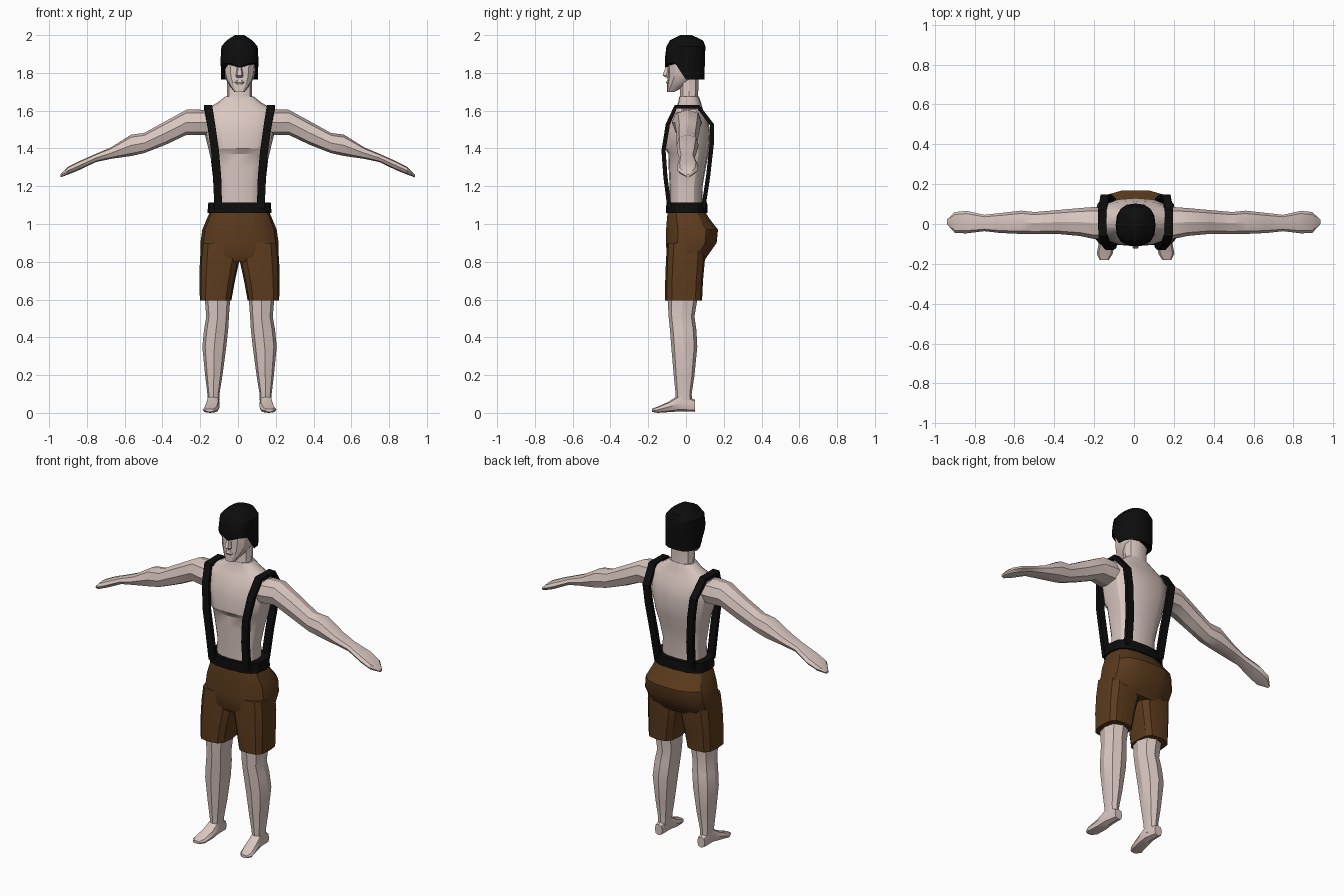
import bpy, bmesh, math
from mathutils import Vector

CX = 0.008  # body centre line


def material(name, rgb):
    m = bpy.data.materials.new(name)
    m.diffuse_color = (*rgb, 1)
    return m


SKIN = material("skin", (0.70, 0.57, 0.53))
BROWN = material("brown cloth", (0.105, 0.043, 0.012))
BLACK = material("black", (0.004, 0.004, 0.004))


def build(name, rings, mat, angle=30):
    """Skin a list of equal-length point rings into a closed solid."""
    bm = bmesh.new()
    vs = [[bm.verts.new(p) for p in r] for r in rings]
    n = len(vs[0])
    for a, b in zip(vs, vs[1:]):
        for i in range(n):
            j = (i + 1) % n
            bm.faces.new((a[i], a[j], b[j], b[i]))
    bm.faces.new(vs[0])
    bm.faces.new(vs[-1])
    bmesh.ops.recalc_face_normals(bm, faces=bm.faces)
    me = bpy.data.meshes.new(name)
    bm.to_mesh(me)
    bm.free()
    me.materials.append(mat)
    ob = bpy.data.objects.new(name, me)
    bpy.context.collection.objects.link(ob)
    bpy.ops.object.select_all(action='DESELECT')
    ob.select_set(True)
    bpy.context.view_layer.objects.active = ob
    bpy.ops.object.shade_smooth_by_angle(angle=math.radians(angle))
    return ob


def rings(rows, axis='z', n=10, p=0.8, side=1, cx=CX):
    """Rows are (position on axis, min a, max a, min b, max b)."""
    out = []
    for t, a0, a1, b0, b1 in rows:
        r = []
        for i in range(n):
            ang = 2 * math.pi * i / n
            c, s = math.cos(ang), math.sin(ang)
            a = (a0 + a1) / 2 + (a1 - a0) / 2 * math.copysign(abs(c) ** p, c)
            b = (b0 + b1) / 2 + (b1 - b0) / 2 * math.copysign(abs(s) ** p, s)
            x, y, z = {'z': (a, b, t), 'x': (t, a, b), 'y': (a, t, b)}[axis]
            r.append(Vector((cx + side * x, y, z)))
        out.append(r)
    return out


def sym(rows):
    """Expand (z, half width, front, back) to full extents."""
    return [(z, -w, w, f, b) for z, w, f, b in rows]


# Torso with chest crease and sloping shoulders
build("torso", rings(sym([
    (1.05, .125, -.085, .085), (1.20, .122, -.087, .088), (1.30, .14, -.092, .105),
    (1.37, .158, -.092, .12), (1.40, .165, -.112, .125), (1.48, .185, -.108, .13),
    (1.56, .195, -.085, .115), (1.605, .185, -.06, .09), (1.64, .12, -.042, .08),
    (1.675, .075, -.035, .068)]), n=16, p=.75), SKIN)
build("neck", rings(sym([
    (1.62, .085, -.045, .075), (1.68, .066, -.033, .066),
    (1.80, .066, -.035, .07)])), SKIN)

# Head and facial features
build("head", rings(sym([
    (1.70, .028, -.10, -.06), (1.73, .052, -.10, -.005), (1.77, .075, -.098, .06),
    (1.80, .082, -.096, .08), (1.84, .086, -.098, .085), (1.93, .08, -.085, .08)]),
    n=12), SKIN)
build("nose", rings(sym([
    (1.775, .016, -.108, -.08), (1.787, .02, -.126, -.08),
    (1.845, .01, -.105, -.08)]), n=6), SKIN)
build("lips", rings(sym([
    (1.738, .018, -.10, -.08), (1.75, .026, -.108, -.08),
    (1.762, .016, -.10, -.08)]), n=6), SKIN)

# Cap with the hem raised over the face and a small centre peak
cap = rings(sym([
    (1.765, .098, -.10, .098), (1.875, .10, -.112, .10), (1.94, .096, -.104, .103),
    (1.972, .068, -.085, .09), (2.0, .025, -.03, .03)]), n=16)
for v in cap[0]:
    if v.y < -.04:
        v.z = 1.828 if abs(v.x - CX) < .01 else 1.85
        v.y -= .01
build("cap", cap, BLACK)

# Shorts: hips with seat, then two legs
build("shorts_hips", rings(sym([
    (.80, .19, -.09, .095), (.83, .205, -.105, .115), (.90, .207, -.108, .165),
    (.97, .197, -.108, .172), (1.03, .172, -.103, .125), (1.07, .155, -.098, .10)]),
    n=14, p=.75), BROWN)
belt = rings(sym([(1.058, .17, -.106, .115), (1.115, .165, -.104, .112)]),
             n=16, p=.7)
build("belt", belt, BLACK)

for side, label in ((-1, "left"), (1, "right")):
    build("shorts_leg_" + label, rings([
        (.595, .043, .210, -.11, .085), (.70, .024, .212, -.11, .09),
        (.81, .0, .210, -.106, .10), (.90, .01, .200, -.10, .10)],
        n=12, p=.65, side=side), BROWN)
    build("leg_" + label, rings([
        (.04, .108, .170, -.055, .035), (.10, .106, .170, -.055, .030),
        (.20, .090, .182, -.065, .045), (.35, .070, .197, -.078, .060),
        (.44, .060, .188, -.085, .055), (.51, .056, .176, -.092, .045),
        (.65, .046, .188, -.10, .068)], n=8, side=side), SKIN)
    build("foot_" + label, rings([
        (.047, .115, .165, .006, .07), (-.03, .106, .175, .008, .10),
        (-.09, .105, .184, .004, .06), (-.15, .115, .195, .0, .033),
        (-.18, .135, .180, .005, .022)], axis='y', n=8, side=side), SKIN)
    # Arm and mitten-like hand
    build("arm_" + label, rings([
        (.12, -.07, .08, 1.47, 1.60), (.20, -.075, .085, 1.47, 1.605),
        (.27, -.06, .08, 1.472, 1.605), (.38, -.05, .07, 1.42, 1.545),
        (.495, -.05, .06, 1.375, 1.482), (.563, -.05, .067, 1.36, 1.473),
        (.67, -.045, .055, 1.345, 1.406), (.75, -.036, .046, 1.328, 1.372),
        (.84, -.047, .066, 1.285, 1.332), (.897, -.045, .06, 1.262, 1.303),
        (.938, .0, .022, 1.247, 1.262)], axis='x', n=8, side=side, cx=-.002), SKIN)
    # Suspender strap over the shoulder: path is (x, outer y, outer z)
    path = [(.113, -.098, 1.08), (.118, -.12, 1.25), (.13, -.13, 1.39),
            (.15, -.107, 1.53), (.166, -.06, 1.63), (.168, .07, 1.63),
            (.155, .147, 1.53), (.14, .147, 1.42), (.12, .128, 1.25),
            (.11, .102, 1.08)]
    pts = [Vector(p) for p in path]
    strap = []
    for i, q in enumerate(pts):
        d = pts[min(i + 1, len(pts) - 1)] - pts[max(i - 1, 0)]
        inward = Vector((0, d.z, -d.y)).normalized() * .022
        w = Vector((.021, 0, 0))
        loop = (q - w, q + w, q + w + inward, q - w + inward)
        strap.append([Vector((CX + side * v.x, v.y, v.z)) for v in loop])
    build("strap_" + label, strap, BLACK)
